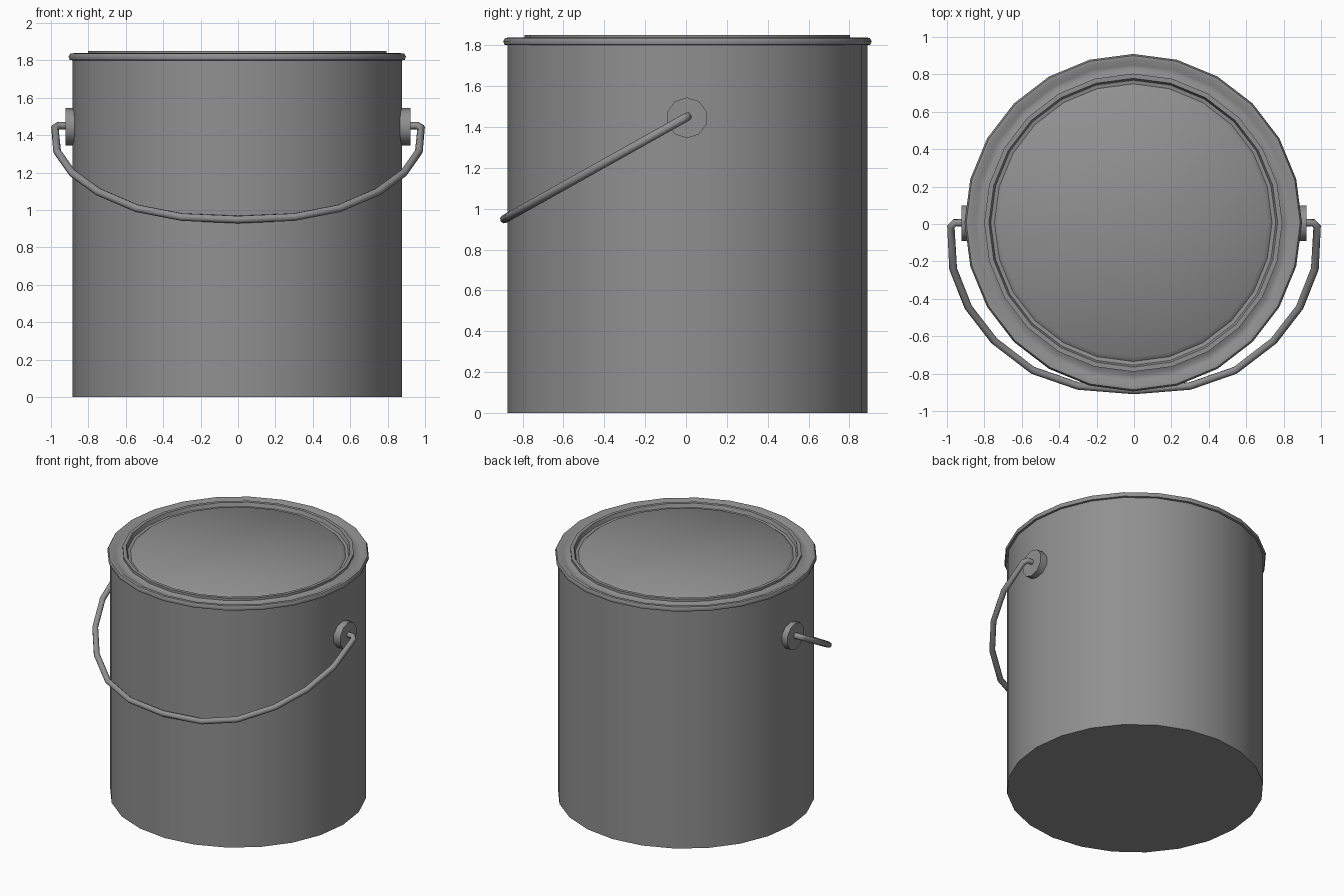
import bpy, bmesh, math
from mathutils import Vector

if "Cube" in bpy.data.objects:
    bpy.data.objects.remove(bpy.data.objects["Cube"])

SEGMENTS = 24
CENTRE = Vector((-0.004, 0.007, 0))

metal = bpy.data.materials.new("grey metal")
metal.use_nodes = True
GREY = (0.28, 0.28, 0.28, 1)
metal.diffuse_color = GREY
metal.node_tree.nodes["Principled BSDF"].inputs["Base Color"].default_value = GREY


def finish(name, bm, angle):
    mesh = bpy.data.meshes.new(name)
    bm.to_mesh(mesh)
    bm.free()
    mesh.materials.append(metal)
    obj = bpy.data.objects.new(name, mesh)
    bpy.context.collection.objects.link(obj)
    bpy.ops.object.select_all(action="DESELECT")
    obj.select_set(True)
    bpy.context.view_layer.objects.active = obj
    bpy.ops.object.shade_smooth_by_angle(angle=math.radians(angle))


def skin(bm, rings):
    """Join consecutive rings of vertices, cap both ends and return the last cap."""
    n = len(rings[0])
    for a, b in zip(rings, rings[1:]):
        for i in range(n):
            j = (i + 1) % n
            bm.faces.new((a[i], a[j], b[j], b[i]))
    bm.faces.new(rings[0])
    end = bm.faces.new(rings[-1])
    bmesh.ops.recalc_face_normals(bm, faces=bm.faces)
    return end


def lathe(name, profile, angle, crown):
    """Turn a profile and raise the middle of its top cap by crown."""
    bm = bmesh.new()
    turns = [math.tau * i / SEGMENTS for i in range(SEGMENTS)]
    top = skin(bm, [[bm.verts.new(CENTRE + Vector((r * math.cos(t), r * math.sin(t), z)))
                     for t in turns] for r, z in profile])
    bmesh.ops.poke(bm, faces=[top], offset=crown)
    finish(name, bm, angle)


# Straight can wall with closed base
lathe("can_body", [(0.882, 0), (0.882, 1.805)], 40, 0)

# Rolled rim, groove, raised lip, narrow trough and slightly crowned lid panel
lathe("rim_and_lid", [(0.88, 1.80), (0.896, 1.803), (0.902, 1.82), (0.893, 1.836),
                      (0.875, 1.838), (0.845, 1.82), (0.82, 1.82), (0.797, 1.832),
                      (0.797, 1.85), (0.772, 1.85), (0.762, 1.822), (0.742, 1.818),
                      (0.718, 1.838)], 50, 0.01)

# Round handle mounts on both sides
for side, label in ((1, "left"), (-1, "right")):
    bm = bmesh.new()
    rings = []
    for x in (0.86, 0.922):
        rings.append([bm.verts.new((side * x,
                                    0.005 + 0.1 * math.sin(math.tau * i / 10),
                                    1.445 + 0.1 * math.cos(math.tau * i / 10)))
                      for i in range(10)])
    skin(bm, rings)
    finish(label + "_handle_mount", bm, 40)

# Wire handle: half path in the tilted plane, mirrored
half = [(0.90, 0.007), (0.958, 0.007), (0.979, -0.015), (0.967, -0.24), (0.886, -0.445),
        (0.747, -0.625), (0.542, -0.782), (0.30, -0.866)]
flat = half + [(0, -0.89)] + [(-x, y) for x, y in reversed(half)]
path = [Vector((x, y, 1.447 + 0.56 * y)) for x, y in flat]
plane_normal = Vector((0, -0.56, 1)).normalized()
bm = bmesh.new()
rings = []
for i, p in enumerate(path):
    before = (p - path[max(i - 1, 0)]).normalized()
    after = (path[min(i + 1, len(path) - 1)] - p).normalized()
    across = (before + after).normalized().cross(plane_normal)
    rings.append([bm.verts.new(p + 0.021 * (across * math.cos(math.tau * k / 8)
                                            + plane_normal * math.sin(math.tau * k / 8)))
                  for k in range(8)])
skin(bm, rings)
finish("wire_handle", bm, 50)
